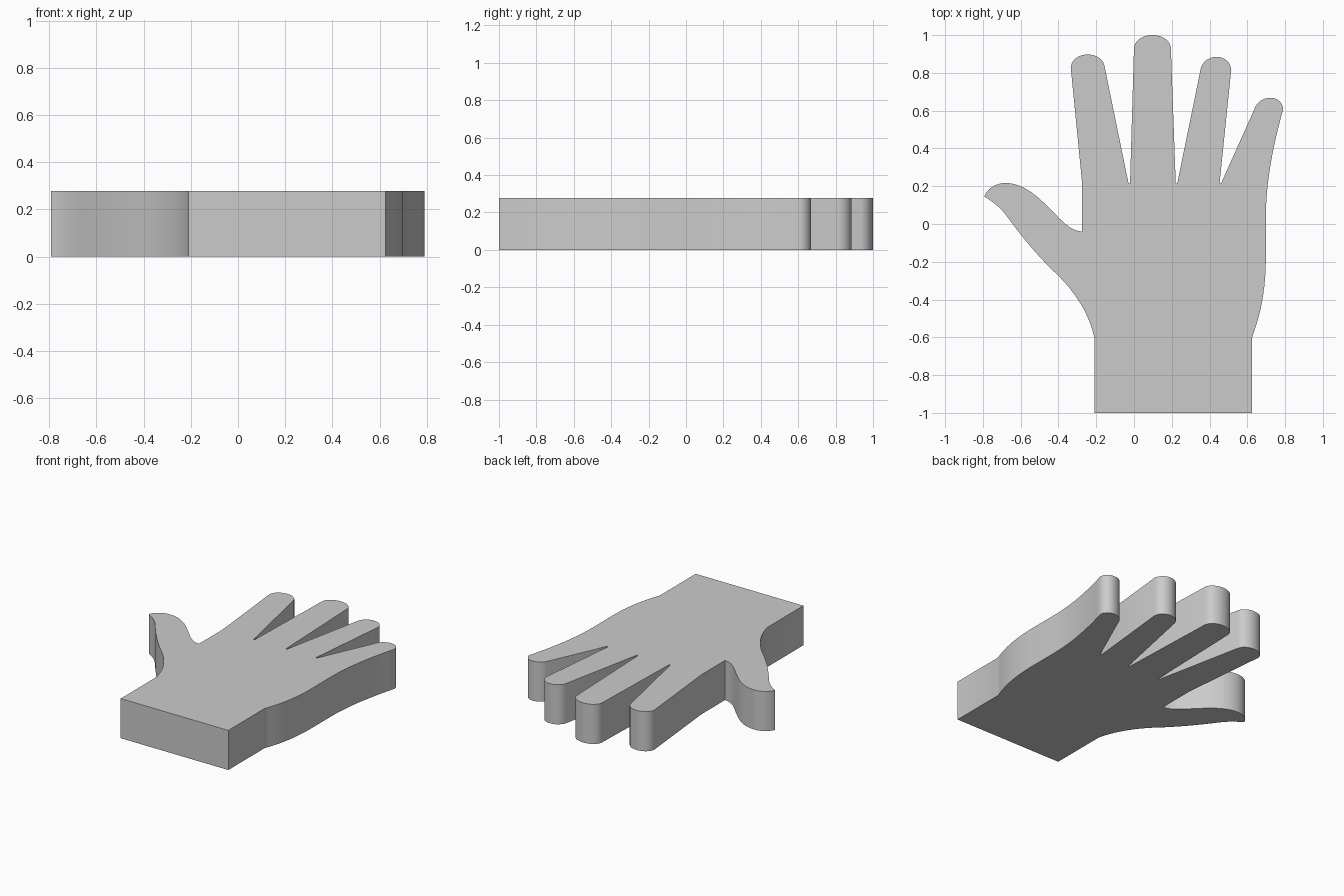
import bpy, bmesh
from mathutils import Vector
from mathutils.geometry import interpolate_bezier

if "Cube" in bpy.data.objects:
    bpy.data.objects.remove(bpy.data.objects["Cube"])

HEIGHT = 0.278
outline = []


def line(*points):
    outline.extend(Vector(p) for p in points)


def curve(c1, c2, end, steps=10):
    pts = interpolate_bezier(outline[-1], Vector(c1), Vector(c2), Vector(end), steps + 1)
    outline.extend(p.to_2d() for p in pts[1:])


# Wrist, left side
line((-0.21, -1.0), (-0.21, -0.6))

# Thumb: underside, pointed tip, upper side
curve((-0.24, -0.47), (-0.31, -0.36), (-0.42, -0.255))
curve((-0.51, -0.17), (-0.60, -0.06), (-0.665, 0.03))
curve((-0.70, 0.08), (-0.74, 0.115), (-0.793, 0.145))
curve((-0.78, 0.18), (-0.74, 0.217), (-0.68, 0.217))
curve((-0.60, 0.217), (-0.53, 0.165), (-0.47, 0.105))
curve((-0.40, 0.04), (-0.35, -0.035), (-0.275, -0.04))
line((-0.275, 0.22))

# Fingers: left of tip, two tip handles, right of tip, valley after the finger
fingers = [
    ((-0.335, 0.83), (-0.325, 0.92), (-0.165, 0.92), (-0.155, 0.83), -0.025),
    ((0.0, 0.935), (0.015, 1.022), (0.18, 1.022), (0.195, 0.935), 0.225),
    ((0.355, 0.83), (0.385, 0.905), (0.50, 0.905), (0.515, 0.82), 0.457),
    ((0.645, 0.625), (0.68, 0.685), (0.78, 0.685), (0.79, 0.61), None),
]
for left, h1, h2, right, valley in fingers:
    line(left)
    curve(h1, h2, right, 16)
    if valley is not None:
        line((valley - 0.004, 0.215), (valley + 0.004, 0.215))

# Outer edge of the little finger and palm, then wrist, right side
curve((0.74, 0.43), (0.695, 0.22), (0.698, 0.02))
line((0.698, -0.2))
curve((0.695, -0.36), (0.67, -0.48), (0.625, -0.6))
line((0.625, -1.0))

# Extrude the outline into a solid slab
bm = bmesh.new()
base = bm.faces.new([bm.verts.new((p.x, p.y, 0)) for p in outline])
top = bmesh.ops.extrude_face_region(bm, geom=[base], use_keep_orig=True)
bmesh.ops.translate(bm, vec=(0, 0, HEIGHT),
                    verts=[g for g in top["geom"] if isinstance(g, bmesh.types.BMVert)])
bmesh.ops.recalc_face_normals(bm, faces=bm.faces)
mesh = bpy.data.meshes.new("hand")
bm.to_mesh(mesh)
bm.free()

hand = bpy.data.objects.new("hand", mesh)
bpy.context.collection.objects.link(hand)
bpy.context.view_layer.objects.active = hand
hand.select_set(True)
bpy.ops.object.shade_smooth_by_angle(angle=0.5)
